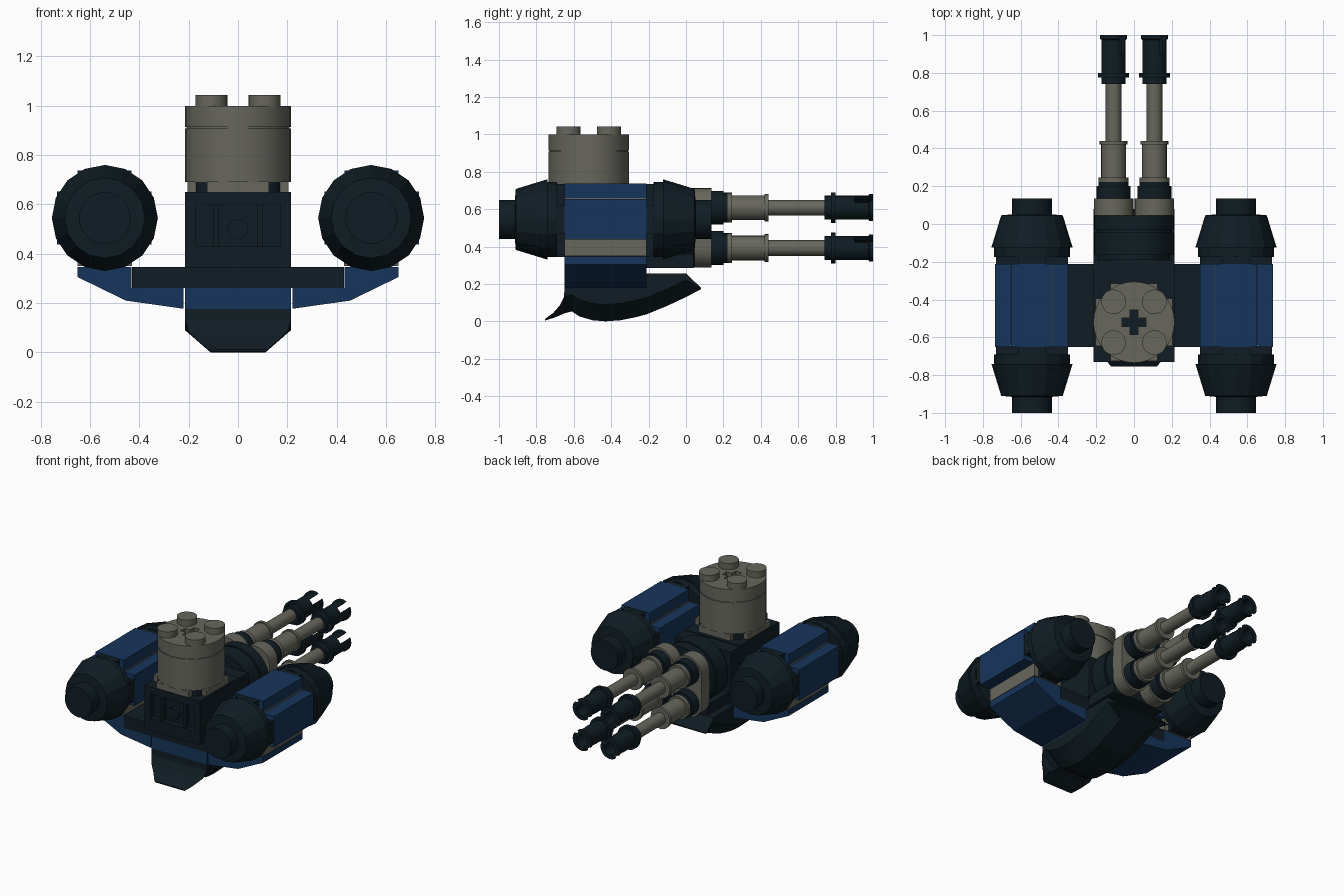
import bpy, bmesh, math
from mathutils import Matrix, Vector

if "Cube" in bpy.data.objects:
    bpy.data.objects.remove(bpy.data.objects["Cube"])


def material(name, rgb):
    m = bpy.data.materials.new(name)
    m.diffuse_color = (*rgb, 1)
    m.use_nodes = True
    m.node_tree.nodes["Principled BSDF"].inputs["Base Color"].default_value = m.diffuse_color
    return m


DARK = material("dark", (0.005, 0.012, 0.017))
BLUE = material("blue", (0.008, 0.036, 0.105))
GREY = material("grey", (0.135, 0.135, 0.11))


def finish(name, bm, mat, smooth=False):
    bmesh.ops.remove_doubles(bm, verts=bm.verts, dist=1e-5)
    bmesh.ops.recalc_face_normals(bm, faces=bm.faces)
    me = bpy.data.meshes.new(name)
    bm.to_mesh(me)
    bm.free()
    me.materials.append(mat)
    ob = bpy.data.objects.new(name, me)
    bpy.context.collection.objects.link(ob)
    if smooth:
        bpy.ops.object.select_all(action='DESELECT')
        ob.select_set(True)
        bpy.context.view_layer.objects.active = ob
        bpy.ops.object.shade_smooth_by_angle(angle=math.radians(28))
    return ob


def box(name, x, y, z, mat, roll=0):
    """Box from (min, max) ranges, optionally rolled about its own y axis."""
    bm = bmesh.new()
    size = [b - a for a, b in (x, y, z)]
    mid = Vector([(a + b) / 2 for a, b in (x, y, z)])
    m = Matrix.Translation(mid) @ Matrix.Rotation(roll, 4, 'Y') @ Matrix.Diagonal((*size, 1))
    bmesh.ops.create_cube(bm, size=1, matrix=m)
    return finish(name, bm, mat)


def lathe(name, profile, centre, axis, mat, n=24, smooth=True):
    """Revolve (radius, distance) points about a y or z axis; ends are capped."""
    bm = bmesh.new()
    rings = []
    for r, t in profile:
        ring = []
        for i in range(n):
            a = 2 * math.pi * i / n
            u, v = r * math.cos(a), r * math.sin(a)
            p = (centre[0] + u, t, centre[1] + v) if axis == 'y' else (centre[0] + u, centre[1] + v, t)
            ring.append(bm.verts.new(p))
        rings.append(ring)
    for a, b in zip(rings, rings[1:]):
        for i in range(n):
            bm.faces.new((a[i], a[(i + 1) % n], b[(i + 1) % n], b[i]))
    bm.faces.new(rings[0])
    bm.faces.new(rings[-1])
    return finish(name, bm, mat, smooth)


def prism(name, outline, y0, y1, mat, smooth=False):
    """Extrude an (x, z) outline along y."""
    bm = bmesh.new()
    f = bm.faces.new([bm.verts.new((x, y0, z)) for x, z in outline])
    ext = bmesh.ops.extrude_face_region(bm, geom=[f])
    vs = [g for g in ext['geom'] if isinstance(g, bmesh.types.BMVert)]
    bmesh.ops.translate(bm, verts=vs, vec=(0, y1 - y0, 0))
    return finish(name, bm, mat, smooth)


def cut(ob, *cutters):
    for c in cutters:
        mod = ob.modifiers.new("cut", 'BOOLEAN')
        mod.object, mod.operation, mod.solver = c, 'DIFFERENCE', 'EXACT'
    dg = bpy.context.evaluated_depsgraph_get()
    ob_mesh = bpy.data.meshes.new_from_object(ob.evaluated_get(dg))
    ob.modifiers.clear()
    ob.data = ob_mesh
    for c in cutters:
        bpy.data.objects.remove(c)


# Central body with a recessed rear panel
body = box("body", (-.215, .215), (-.73, -.29), (.345, .65), DARK)
cut(body, box("cutter", (-.17, .17), (-.8, -.69), (.43, .6), DARK))
lathe("panel_boss", [(.042, -.725), (.042, -.68)], (0, .5), 'y', DARK)
for s in (-1, 1):
    box("panel_rib", (s * .09 - .012, s * .09 + .012), (-.72, -.68), (.43, .6), DARK)
box("body_front_block", (-.215, .215), (-.292, -.19), (.345, .645), DARK)
box("cross_plate", (-.43, .43), (-.65, -.212), (.26, .347), DARK)
box("belly_plate", (-.215, .215), (-.65, -.215), (.175, .26), BLUE)

# Grey turret drum on top
for sx in (-.108, .108):
    for dy in (-.108, .108):
        lathe("body_stud", [(.065, .645), (.065, .69)], (sx, -.52 + dy), 'z', DARK)
        lathe("turret_stud", [(.065, .99), (.065, 1.043)], (sx, -.52 + dy), 'z', GREY)
for w, d in ((.125, .205), (.205, .125)):
    box("turret_foot", (-w, w), (-.52 - d, -.52 + d), (.648, .692), GREY)
drum = lathe("turret_drum", [(.215, .69), (.215, .908), (.209, .908), (.209, .914), (.215, .914), (.215, 1.0)],
             (0, -.52), 'z', GREY, n=32)
cut(drum, box("cutter", (-.065, .065), (-.543, -.497), (.93, 1.1), DARK),
    box("cutter", (-.023, .023), (-.585, -.455), (.93, 1.1), DARK))
for w, d in ((.064, .022), (.022, .064)):
    box("turret_hole_floor", (-w, w), (-.52 - d, -.52 + d), (.925, .935), DARK)

# Curved keel: stations of y, bottom, top, half width at top
stations = [(-.755, .004, .012, .12), (-.71, .018, .045, .16), (-.675, .032, .085, .2), (-.652, .042, .13, .215),
            (-.65, .043, .176, .215), (-.61, .053, .176, .215), (-.57, .026, .176, .215), (-.5, .006, .176, .215),
            (-.43, 0, .176, .215), (-.35, .006, .176, .215), (-.27, .022, .176, .215), (-.213, .037, .176, .215),
            (-.212, .037, .256, .215), (-.1, .083, .256, .215), (0, .13, .256, .215), (.08, .172, .18, .215)]
bm = bmesh.new()
loops = []
for y, zb, zt, w in stations:
    zc = min(zb + .09, zt - .002)
    nw = w - (zc - zb) * 1.15
    loops.append([bm.verts.new((x, y, z)) for x, z in
                  ((-w, zt), (-w, zc), (-nw, zb), (nw, zb), (w, zc), (w, zt))])
for a, b in zip(loops, loops[1:]):
    for i in range(6):
        bm.faces.new((a[i], a[(i + 1) % 6], b[(i + 1) % 6], b[i]))
bm.faces.new(loops[0])
bm.faces.new(loops[-1])
finish("keel", bm, DARK)

# Round gun mount at the nose
GZ, G = .5, .108
lathe("gun_mount", [(.19, -.19), (.19, -.165), (.212, -.165), (.212, -.045), (.2, -.045), (.2, -.03),
                    (.212, -.03), (.212, .045)], (0, GZ), 'y', DARK, n=32)
box("mount_bracket", (-.2, .2), (-.215, .04), (.285, .36), DARK)

for s in (-1, 1):
    # Rounded grey gun plates
    arc = [(s * G + .105 * math.cos(math.pi * i / 12), GZ + G + .105 * math.sin(math.pi * i / 12)) for i in range(13)]
    arc += [(2 * s * G - x, 2 * GZ - z) for x, z in arc]
    prism("gun_plate", arc, .045, .135, GREY, True)
    for dz in (-G, G):
        c = (s * G, GZ + dz)
        # Barrel: collar, grey sleeve and shaft, dark slotted muzzle
        lathe("barrel_collar", [(.09, .13), (.09, .2), (.08, .2), (.08, .222)], c, 'y', DARK)
        lathe("barrel_shaft", [(.08, .22), (.08, .245), (.066, .245), (.066, .42), (.074, .42), (.074, .44),
                               (.042, .44), (.042, .75)], c, 'y', GREY)
        muzzle = lathe("barrel_muzzle", [(.064, .74), (.064, .775), (.082, .775), (.082, .8), (.064, .8),
                                         (.064, .975), (.072, .98), (.072, 1.0), (.043, 1.0), (.043, .8)],
                       c, 'y', DARK)
        cut(muzzle, box("cutter", (c[0] - .02, c[0] + .02), (.9, 1.1), (c[1] - .12, c[1] + .12), DARK,
                        math.radians(45)))

    # Wing with a sloped underside
    prism("wing", [(s * x, z) for x, z in ((.222, .26), (.222, .177), (.455, .21), (.65, .305), (.65, .347),
                                           (.432, .347), (.432, .26))], -.65, -.212, BLUE)

    # Side pod: grey core wrapped in blue tiles
    def px(a, b):
        return tuple(sorted((s * a, s * b)))
    Y = (-.65, -.212)
    box("pod_core", px(.43, .65), Y, (.35, .66), GREY)
    box("pod_top_tile", px(.432, .65), Y, (.658, .737), BLUE)
    box("pod_outer_tile", px(.655, .735), Y, (.437, .653), BLUE)
    box("pod_inner_tile", px(.35, .428), Y, (.437, .653), BLUE)
    box("pod_tile_backing", px(.42, .66), (-.64, -.222), (.44, .65), DARK)

    # Tapered caps at both pod ends
    for name, d in (("pod_rear_cone", 1), ("pod_front_cone", -1)):
        def flip(y):
            return -.432 + d * (y + .432)
        prof = [(.2, -.69), (.2, -.74), (.215, -.74), (.163, -.91), (.105, -.915)]
        lathe(name, [(r, flip(y)) for r, y in prof], (s * .54, .545), 'y', DARK, n=16, smooth=False)
        lathe(name + "_tip", [(.105, flip(-.91)), (.105, flip(-1))], (s * .54, .545), 'y', DARK)
        ys = tuple(sorted((flip(-.645), flip(-.695))))
        for w, h in ((.075, .19), (.19, .075)):
            box(name + "_foot", (s * .54 - w, s * .54 + w), ys, (.545 - h, .545 + h), DARK)
